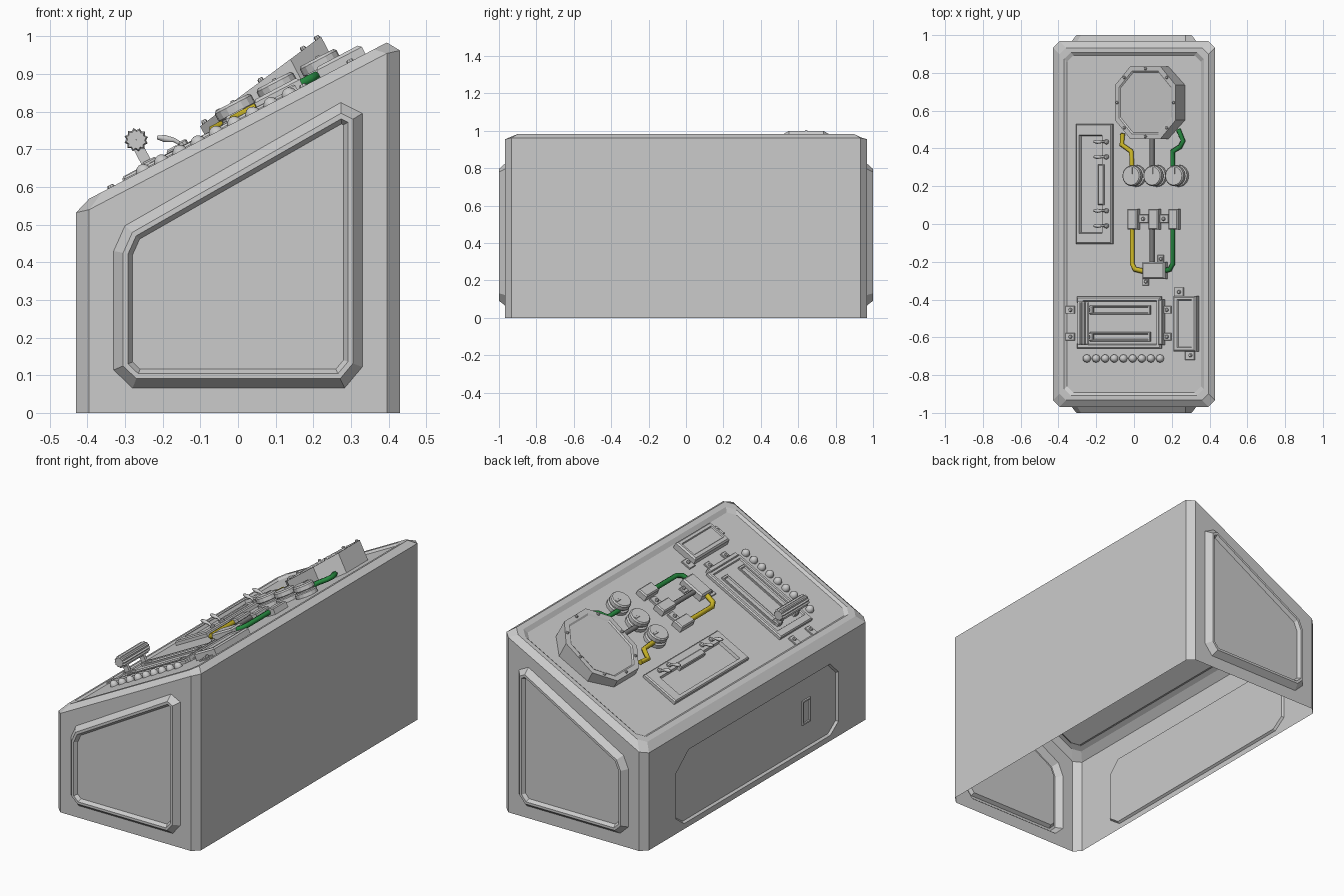
import bpy, bmesh, math
from mathutils import Matrix, Vector

cube = bpy.data.objects.get("Cube")
if cube:
    bpy.data.objects.remove(cube, do_unlink=True)


def material(name, rgb):
    m = bpy.data.materials.new(name)
    m.use_nodes = True
    col = (*rgb, 1)
    m.diffuse_color = col
    m.node_tree.nodes["Principled BSDF"].inputs["Base Color"].default_value = col
    return m


GREY = material("light grey metal", (0.6, 0.6, 0.6))
DARK = material("dark grey cable", (0.2, 0.2, 0.2))
YELLOW = material("yellow cable", (0.6, 0.47, 0.02))
GREEN = material("green cable", (0.02, 0.25, 0.05))

# Frame of the sloping control surface: local x runs uphill, local z is its normal
SLOPE, DECK = 0.525, 0.763
ANGLE = math.atan(SLOPE)
C, S = math.cos(ANGLE), math.sin(ANGLE)
TILT = Matrix.Translation((0, 0, DECK)) @ Matrix.Rotation(-ANGLE, 4, 'Y')


def uphill(x, h):
    """Local coordinate of a point at world x and height h above the deck."""
    return (x + h * S) / C


def finish(name, bm, mat=GREY, matrix=TILT):
    bmesh.ops.recalc_face_normals(bm, faces=bm.faces)
    me = bpy.data.meshes.new(name)
    bm.to_mesh(me)
    bm.free()
    me.materials.append(mat)
    ob = bpy.data.objects.new(name, me)
    ob.matrix_world = matrix
    bpy.context.collection.objects.link(ob)
    return ob


def skin(bm, rings, cap=True):
    """Join rings of vertices with quads and close the last one."""
    for a, b in zip(rings, rings[1:]):
        for i in range(len(a)):
            j = (i + 1) % len(a)
            bm.faces.new((a[i], a[j], b[j], b[i]))
    if cap:
        bm.faces.new(rings[-1])


def loft(name, rings, mat=GREY, matrix=TILT):
    bm = bmesh.new()
    skin(bm, [[bm.verts.new(p) for p in r] for r in rings])
    return finish(name, bm, mat, matrix)


def inset(pts, d):
    """Offset a flat outline inwards by d."""
    n = len(pts)
    area = sum(pts[i][0] * pts[(i + 1) % n][1] - pts[(i + 1) % n][0] * pts[i][1] for i in range(n))
    normals = []
    for i in range(n):
        e = (Vector(pts[(i + 1) % n]) - Vector(pts[i])).normalized()
        normals.append(Vector((-e.y, e.x)) * (1 if area > 0 else -1))
    return [Vector(p) + (normals[i - 1] + normals[i]) * d / (1 + normals[i - 1].dot(normals[i]))
            for i, p in enumerate(pts)]


def octagon(x0, x1, y0, y1, cx, cy):
    return [(x1, y0 + cy), (x1, y1 - cy), (x1 - cx, y1), (x0 + cx, y1),
            (x0, y1 - cy), (x0, y0 + cy), (x0 + cx, y0), (x1 - cx, y0)]


def rect(x0, x1, y0, y1, h):
    return [(x0, y0, h), (x1, y0, h), (x1, y1, h), (x0, y1, h)]


def block(name, x0, x1, y0, y1, h, bevel=0.005, well=None, depth=0.012, base=0.0):
    """Bevelled plate on the deck; well is an optional sunken rectangle."""
    a, b = uphill(x0, h), uphill(x1, h)
    rings = [rect(a, b, y0, y1, base), rect(a, b, y0, y1, h - bevel),
             rect(a + bevel, b - bevel, y0 + bevel, y1 - bevel, h)]
    if well:
        a, b = uphill(well[0], h), uphill(well[1], h)
        rings += [rect(a, b, well[2], well[3], h),
                  rect(a + .004, b - .004, well[2] + .004, well[3] - .004, h - depth)]
    return loft(name, rings)


def lathe(name, x, y, profile, sides=12, mat=GREY):
    """Turned part standing on the deck; profile holds (radius, height)."""
    u = uphill(x, profile[-1][1])
    ring = [2 * math.pi * i / sides for i in range(sides)]
    return loft(name, [[(u + r * math.cos(t), y + r * math.sin(t), h) for t in ring]
                       for r, h in profile], mat)


def bolt(x, y, h=0.012, r=0.01):
    lathe("bolt", x, y, [(r, 0), (r, h), (r * .7, h + .004)], 8)


def tab(x, y, w=0.025, l=0.02):
    block("mounting_tab", x - w, x + w, y - l, y + l, .008, .002)
    bolt(x, y, .014)


def cable(name, pts, mat, r=0.014, taper=None):
    cu = bpy.data.curves.new(name, 'CURVE')
    cu.dimensions = '3D'
    cu.bevel_depth, cu.bevel_resolution, cu.use_fill_caps = r, 1, True
    sp = cu.splines.new('POLY')
    sp.points.add(len(pts) - 1)
    for i, (x, y, h) in enumerate(pts):
        sp.points[i].co = (uphill(x, h), y, h, 1)
        sp.points[i].radius = taper[i] if taper else 1
    cu.materials.append(mat)
    ob = bpy.data.objects.new(name, cu)
    ob.matrix_world = TILT
    bpy.context.collection.objects.link(ob)


# Cabinet shell: open below, chamfered corners, raised rim around the deck
bm = bmesh.new()


def shell_ring(d, height):
    pts = octagon(d - .43, .43 - d, d - .968, .968 - d, .035, .035)
    return [bm.verts.new((x, y, height(x))) for x, y in pts]


low = shell_ring(0, lambda x: 0)
top = shell_ring(0, lambda x: .747 + SLOPE * max(-.41, min(.41, x)))
skin(bm, [top, shell_ring(.035, lambda x: .776 + SLOPE * x),
          shell_ring(.06, lambda x: .776 + SLOPE * x),
          shell_ring(.075, lambda x: DECK + SLOPE * x)])


def panel_wall(i, outline, steps, place):
    """Wall side i with a stepped panel; steps hold (inset, outward offset)."""
    corners = [low[i], low[i + 1], top[i + 1], top[i]]
    rings = [[bm.verts.new(place(p, out)) for p in inset(outline, d)] for d, out in steps]
    r = rings[0]
    for k in range(4):
        bm.faces.new((corners[k], r[2 * k], r[2 * k + 1]))
        n = (k + 1) % 4
        bm.faces.new((corners[k], corners[n], r[2 * n], r[2 * k + 1]))
    skin(bm, rings)


for i in (0, 1, 3, 5, 7):
    j = (i + 1) % 8
    bm.faces.new((low[i], low[j], top[j], top[i]))
end = [(-.33, .114), (-.28, .066), (.283, .066), (.33, .122),
       (.33, .795), (.273, .824), (-.30, .497), (-.33, .43)]
end_steps = [(0, 0), (.025, .032), (.038, .032), (.05, .014)]
panel_wall(6, end, end_steps, lambda p, o: (p[0], -.968 - o, p[1]))
back = end[::-1]
panel_wall(2, back[4:] + back[:4], end_steps, lambda p, o: (p[0], .968 + o, p[1]))
door = [(.7, .08), (.63, .03), (-.63, .03), (-.7, .08),
        (-.7, .35), (-.63, .42), (.59, .42), (.7, .33)]
panel_wall(4, door, [(0, 0), (.008, -.012)], lambda p, o: (-.43 - o, p[0], p[1]))
finish("cabinet_shell", bm, GREY, Matrix())

# Door latch plate
latch = [(-.47, .17), (-.40, .17), (-.40, .30), (-.47, .30)]
loft("door_latch", [[(x, y, z) for y, z in inset(latch, d)]
                    for d, x in ((0, -.418), (0, -.427), (.008, -.427), (.01, -.421))],
     GREY, Matrix())

# Wedge-topped octagonal housing with bolts round its rim
outline = octagon(-.09, .305, .45, .835, .1, .1)


def wedge(u):
    return .045 + .157 * (u + .09)


loft("octagonal_housing", [[(u, y, 0) for u, y in outline]] +
     [[(u, y, wedge(u) - drop) for u, y in inset(outline, d)]
      for d, drop in ((0, 0), (.026, 0), (.034, .006))])
rim = inset(outline, .013)
for i in range(8):
    u, y = (rim[i] + rim[(i + 1) % 8]) / 2
    h = wedge(u) + .005
    bolt(u * C - h * S, y, h, .008)

# Three round sockets and the cables that feed them
for x in (-.016, .095, .21):
    lathe("cable_socket", x, .255, [(.058, 0), (.058, .02), (.048, .024), (.048, .03), (.055, .034),
                                    (.055, .055), (.049, .062)], 16)
    block("socket_slot", x - .005, x + .005, .265, .3, .066, .001, base=.06)
cable("upper_yellow_cable", [(-.06, .48, .02), (-.065, .42, .02), (-.015, .385, .02), (-.01, .29, .02)], YELLOW)
cable("upper_dark_cable", [(.095, .47, .02), (.095, .29, .02)], DARK)
cable("upper_green_cable", [(.235, .5, .02), (.26, .44, .02), (.245, .41, .02), (.205, .385, .02),
                            (.205, .29, .02)], GREEN)

# Connector row, junction box and lower cables
for x in (-.01, .1, .205):
    block("connector", x - .026, x + .026, -.03, .08, .035, .006)
for x in (.045, .153):
    block("connector_bridge", x - .03, x + .03, .005, .05, .012, .002)
    bolt(x, .027, .018)
block("junction_box", .04, .16, -.29, -.2, .04, .008)
tab(.06, -.305, .016, .02)
tab(.14, -.185, .016, .02)
cable("lower_yellow_cable", [(-.01, -.02, .02), (-.01, -.21, .02), (.005, -.24, .02), (.05, -.25, .02)], YELLOW)
cable("lower_dark_cable", [(.095, -.02, .02), (.095, -.21, .02)], DARK)
cable("lower_green_cable", [(.205, -.02, .02), (.205, -.21, .02), (.19, -.24, .02), (.15, -.25, .02)], GREEN)

# Switch tray with four levers
block("switch_tray", -.31, -.12, -.105, .53, .022, .006, (-.29, -.17, -.05, .47), .016)
block("switch_guard", -.192, -.16, .1, .315, .03, .005)
for y in (.435, .355, .07, -.01):
    cable("switch_lever", [(-.135, y, .01), (-.17, y, .045), (-.195, y, .06), (-.215, y, .072)],
          GREY, .011, (.5, .6, 1, .5))
    lathe("lever_pivot", -.15, y, [(.013, 0), (.013, .03), (.008, .034)], 8)

# Breaker plate with slide slots, tabs and a ribbed grip on two arms
block("breaker_plate", -.305, .14, -.66, -.385, .02, .006, (-.27, .12, -.64, -.405), .008)
block("breaker_end_rail", .128, .15, -.64, -.4, .028, .004)
for y in (-.455, -.597):
    block("breaker_slide", -.235, .085, y - .024, y + .024, .021, .002, (-.225, .075, y - .017, y + .017), .006)
    tab(-.34, y)
    tab(.17, y)
    loft("grip_arm", [rect(-.275, -.247, y - .008, y + .008, h) for h in (0, .095)])
    block("arm_foot", -.255, -.22, y - .02, y + .02, .03, .004)
teeth = [(.032 if i % 2 else .026, 2 * math.pi * i / 24) for i in range(24)]
loft("breaker_grip", [[(-.257 + k * r * math.cos(t), y, .092 + k * r * math.sin(t)) for r, t in teeth]
                      for y, k in ((-.64, .01), (-.64, .85), (-.632, 1), (-.418, 1), (-.41, .85), (-.41, .01))])

# Small terminal box
block("terminal_box", .205, .325, -.675, -.38, .04, .008, (.228, .305, -.655, -.4), .006)
tab(.235, -.36, .025, .025)
tab(.295, -.695, .025, .025)

# Row of indicator domes
for i in range(9):
    x = -.26 + i * .0484
    dome = lathe("indicator_dome", x, -.712, [(.021, 0), (.021, .01), (.018, .018), (.011, .025), (.004, .028)], 12)
    for p in dome.data.polygons:
        p.use_smooth = True
